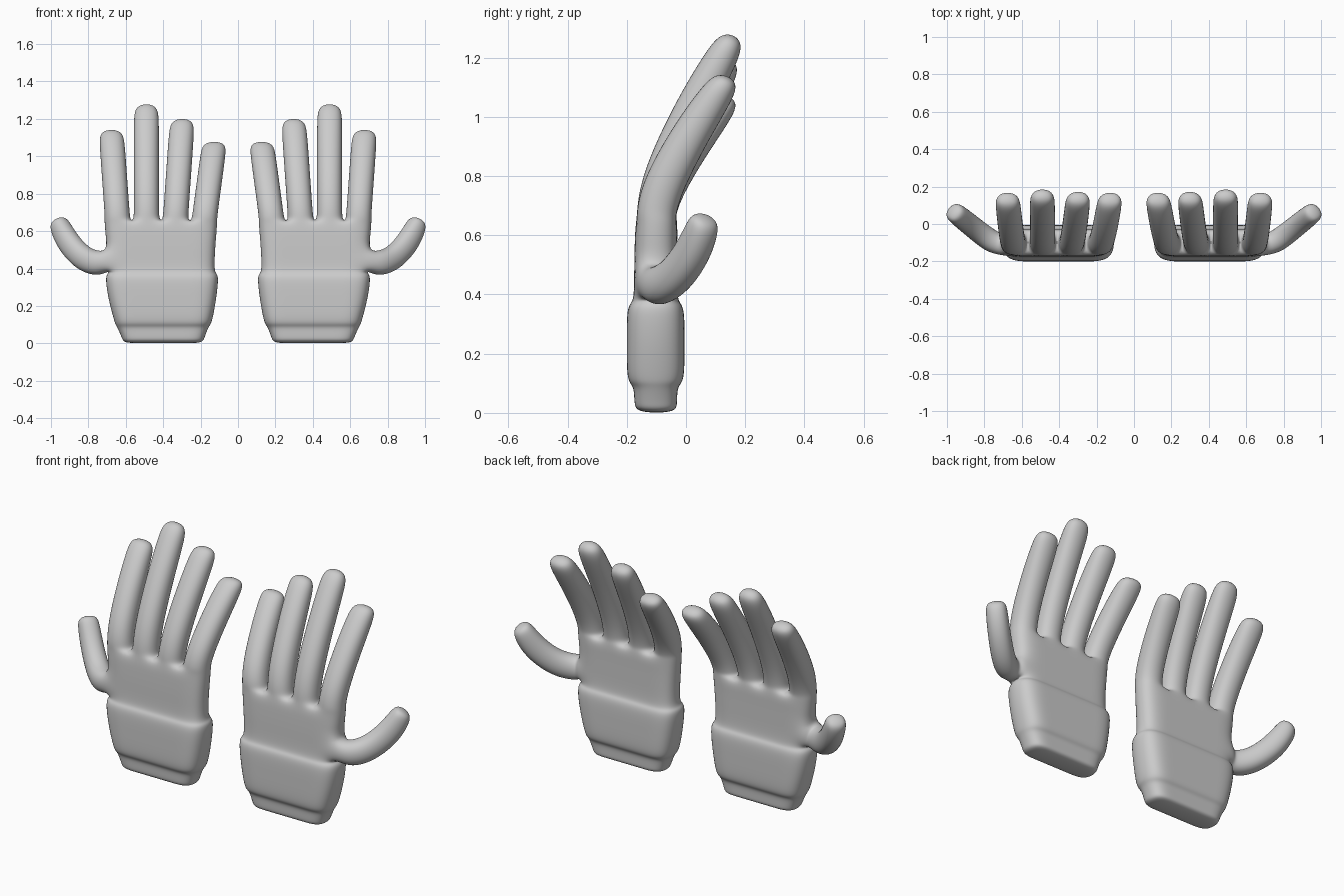
import bpy
from math import sin, cos, radians
from mathutils import Vector

if "Cube" in bpy.data.objects:
    bpy.data.objects.remove(bpy.data.objects["Cube"])

verts, faces = [], []


def add_ring(points):
    start = len(verts)
    verts.extend(points)
    return list(range(start, start + len(points)))


def bridge(a, b):
    n = len(a)
    for i in range(n):
        j = (i + 1) % n
        faces.append((a[i], a[j], b[j], b[i]))


# Wrist cuff, heel and palm: stacked outlines (z, x0, x1, y0, y1)
COLS = 4
palm = [
    (0.00, 0.185, 0.615, -0.165, -0.035),
    (0.03, 0.175, 0.625, -0.175, -0.030),
    (0.085, 0.155, 0.650, -0.175, -0.030),
    (0.10, 0.142, 0.660, -0.190, -0.015),
    (0.13, 0.130, 0.670, -0.200, -0.005),
    (0.24, 0.110, 0.700, -0.200, -0.005),
    (0.345, 0.098, 0.715, -0.200, -0.005),
    (0.37, 0.106, 0.706, -0.188, -0.018),
    (0.385, 0.122, 0.692, -0.175, -0.030),
    (0.50, 0.117, 0.705, -0.175, -0.030),
    (0.58, 0.110, 0.714, -0.173, -0.030),
    (0.65, 0.105, 0.720, -0.170, -0.028),
]
THUMB_ROW = 8
rings = []
for z, x0, x1, y0, y1 in palm:
    xs = [x0 + (x1 - x0) * i / COLS for i in range(COLS + 1)]
    rings.append(add_ring([(x, y0, z) for x in xs] + [(x, y1, z) for x in reversed(xs)]))

n = 2 * (COLS + 1)
for r in range(len(rings) - 1):
    for i in range(n):
        if r == THUMB_ROW and i == COLS:   # opening for the thumb
            continue
        j = (i + 1) % n
        faces.append((rings[r][i], rings[r][j], rings[r + 1][j], rings[r + 1][i]))
for i in range(COLS):
    b = rings[0]
    faces.append((b[i], b[n - 1 - i], b[n - 2 - i], b[i + 1]))

# Fingers: shared side profile (length fraction, y, tilt, half depth)
profile = [
    (0.065, -0.100, 3, 0.073),
    (0.25, -0.075, 15, 0.076),
    (0.58, 0.018, 27, 0.070),
    (0.86, 0.115, 30, 0.062),
    (1.00, 0.165, 25, 0.045),
]
fingers = [(0.125, 1.075, 0.93), (0.297, 1.20, 0.95), (0.490, 1.28, 1.0), (0.678, 1.14, 0.93)]
top = rings[-1]
for i, (tip_x, tip_z, reach) in enumerate(fingers):
    prev = [top[i], top[i + 1], top[n - 2 - i], top[n - 1 - i]]
    base_x = (verts[prev[0]][0] + verts[prev[1]][0]) / 2
    for f, y, tilt, hd in profile:
        cx = base_x + (tip_x - base_x) * f
        cy = -0.1 + (y + 0.1) * reach
        cz = 0.65 + (tip_z - 0.65) * f
        dy, dz = hd * cos(radians(tilt)), hd * sin(radians(tilt))
        hw = 0.066 if f == 1.0 else 0.073
        ring = add_ring([(cx - hw, cy - dy, cz + dz), (cx + hw, cy - dy, cz + dz),
                         (cx + hw, cy + dy, cz - dz), (cx - hw, cy + dy, cz - dz)])
        bridge(prev, ring)
        prev = ring
    faces.append(tuple(prev))

# Thumb: swept from the palm side, curling up and outward
h, side = Vector((0.77, 0.64, 0)), Vector((-0.64, 0.77, 0))
thumb = [
    ((0.745, -0.105, 0.425), 0, 0.074, 0.066),
    ((0.82, -0.050, 0.445), 25, 0.074, 0.064),
    ((0.90, 0.015, 0.525), 53, 0.072, 0.062),
    ((0.95, 0.055, 0.62), 62, 0.062, 0.060),
    ((0.966, 0.066, 0.668), 58, 0.042, 0.050),
]
lo, hi = rings[THUMB_ROW], rings[THUMB_ROW + 1]
prev = [lo[COLS], lo[COLS + 1], hi[COLS + 1], hi[COLS]]
for c, t, a, b in thumb:
    t = radians(t)
    u = (-h * sin(t) + Vector((0, 0, cos(t)))) * a
    c, s = Vector(c), side * b
    ring = add_ring([tuple(p) for p in (c - s - u, c + s - u, c + s + u, c - s + u)])
    bridge(prev, ring)
    prev = ring
faces.append(tuple(prev))

# One smooth hand, mirrored into a pair
mesh = bpy.data.meshes.new("hands")
mesh.from_pydata(verts, [], faces)
mesh.update()
hands = bpy.data.objects.new("hands", mesh)
bpy.context.collection.objects.link(hands)
bpy.context.view_layer.objects.active = hands
hands.select_set(True)
bpy.ops.object.mode_set(mode='EDIT')
bpy.ops.mesh.select_all(action='SELECT')
bpy.ops.mesh.normals_make_consistent(inside=False)
bpy.ops.object.mode_set(mode='OBJECT')
bpy.ops.object.shade_smooth()
mirror = hands.modifiers.new("mirror", 'MIRROR')
mirror.use_mirror_merge = False
sub = hands.modifiers.new("smooth", 'SUBSURF')
sub.levels = sub.render_levels = 3
